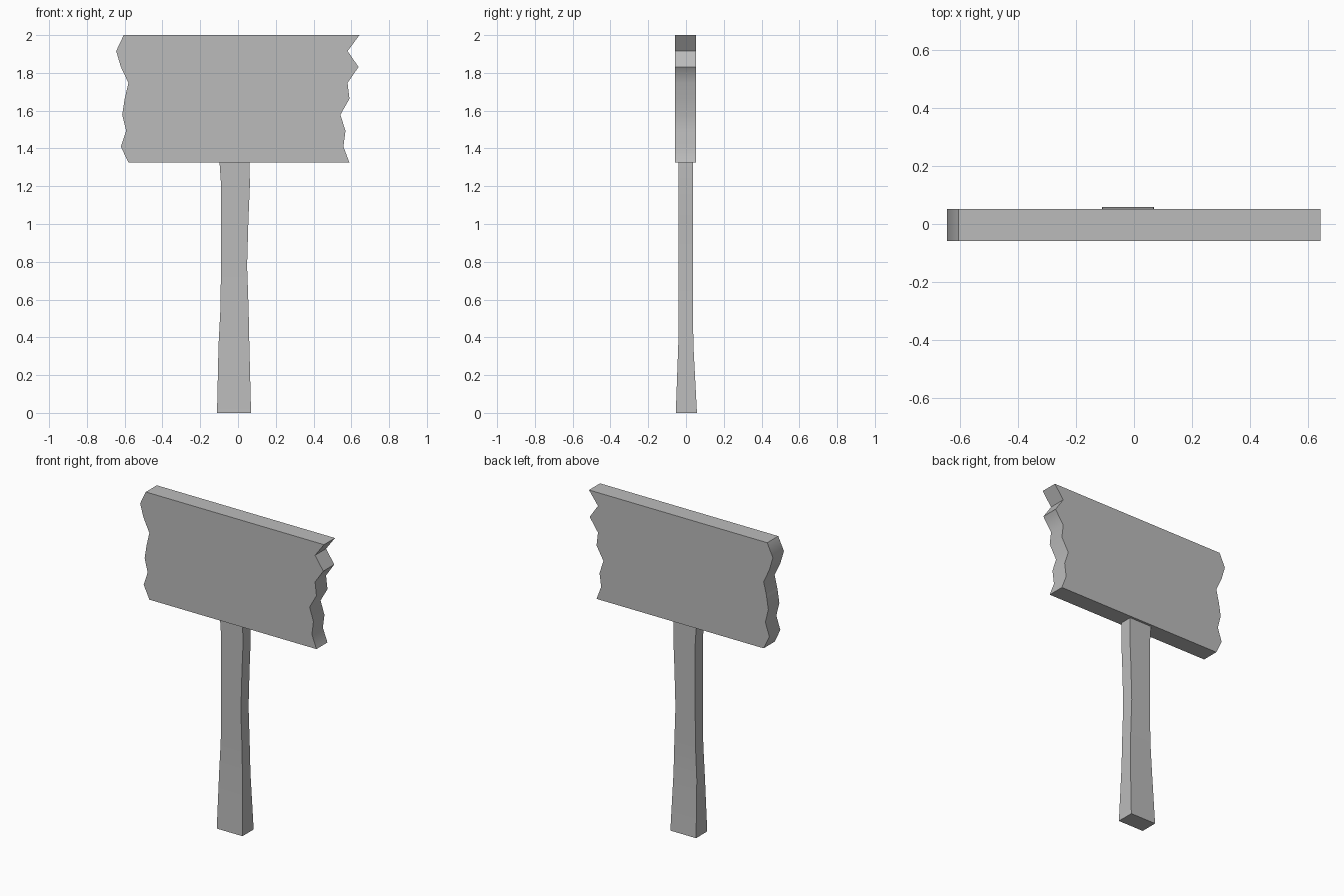
import bpy, bmesh, math

cube = bpy.data.objects.get("Cube")
if cube:
    bpy.data.objects.remove(cube, do_unlink=True)

grey = bpy.data.materials.new("plain_grey")
grey.use_nodes = True
colour = (0.5, 0.5, 0.5, 1)
grey.diffuse_color = colour
grey.node_tree.nodes["Principled BSDF"].inputs["Base Color"].default_value = colour


def finish(name, bm):
    """Turn a bmesh into a named, shaded object."""
    bmesh.ops.recalc_face_normals(bm, faces=bm.faces)
    mesh = bpy.data.meshes.new(name)
    bm.to_mesh(mesh)
    bm.free()
    mesh.materials.append(grey)
    obj = bpy.data.objects.new(name, mesh)
    bpy.context.collection.objects.link(obj)
    bpy.ops.object.select_all(action='DESELECT')
    obj.select_set(True)
    bpy.context.view_layer.objects.active = obj
    bpy.ops.object.shade_smooth_by_angle(angle=math.radians(60))
    return obj


# Sign board: ragged ends at evenly spaced heights, extruded in depth
BOTTOM, TOP = 1.325, 2.0
FRONT, BACK = -0.058, 0.052
left_end = [0.59, 0.558, 0.569, 0.542, 0.59, 0.58, 0.638, 0.58, 0.643]
right_end = [-0.58, -0.62, -0.592, -0.613, -0.60, -0.58, -0.62, -0.645, -0.605]
step = (TOP - BOTTOM) / (len(left_end) - 1)
outline = [(x, BOTTOM + i * step) for i, x in enumerate(left_end)]
outline += [(x, BOTTOM + i * step) for i, x in enumerate(right_end)][::-1]

bm = bmesh.new()
face = bm.faces.new([bm.verts.new((x, FRONT, z)) for x, z in outline])
extruded = bmesh.ops.extrude_face_region(bm, geom=[face])["geom"]
moved = [v for v in extruded if isinstance(v, bmesh.types.BMVert)]
bmesh.ops.translate(bm, verts=moved, vec=(0, BACK - FRONT, 0))
finish("sign_board", bm)

# Post: rectangular rings (height, x min, x max, y min, y max)
rings = [
    (0.0, -0.111, 0.069, -0.054, 0.058),
    (0.36, -0.103, 0.06, -0.041, 0.039),
    (0.55, -0.093, 0.056, -0.04, 0.037),
    (0.78, -0.09, 0.048, -0.04, 0.037),
    (1.02, -0.09, 0.055, -0.04, 0.037),
    (1.21, -0.09, 0.063, -0.04, 0.037),
    (1.33, -0.098, 0.06, -0.04, 0.037),
]
bm = bmesh.new()
loops = [[bm.verts.new(p) for p in
          ((x0, y0, z), (x1, y0, z), (x1, y1, z), (x0, y1, z))]
         for z, x0, x1, y0, y1 in rings]
for low, high in zip(loops, loops[1:]):
    for i in range(4):
        j = (i + 1) % 4
        bm.faces.new((low[i], low[j], high[j], high[i]))
bm.faces.new(loops[0])
bm.faces.new(loops[-1])
finish("post", bm)
